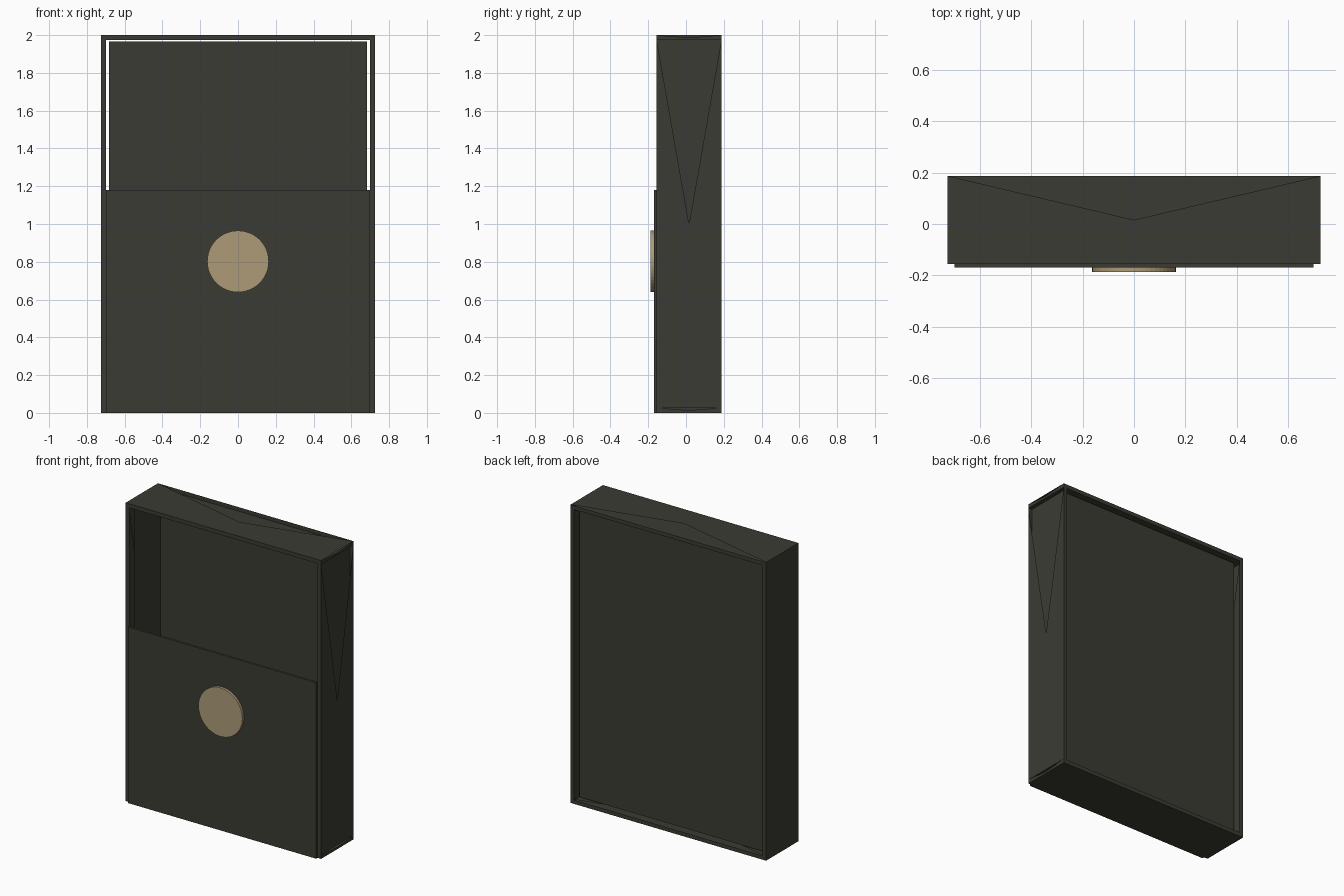
import bpy, bmesh, math

if "Cube" in bpy.data.objects:
    bpy.data.objects.remove(bpy.data.objects["Cube"])


def material(name, rgb):
    m = bpy.data.materials.new(name)
    m.diffuse_color = (*rgb, 1)
    m.use_nodes = True
    m.node_tree.nodes["Principled BSDF"].inputs["Base Color"].default_value = m.diffuse_color
    return m


dark = material("dark olive", (0.044, 0.044, 0.034))
tan = material("tan", (0.42, 0.33, 0.19))


def finish(name, bm, mat):
    me = bpy.data.meshes.new(name)
    bm.to_mesh(me)
    bm.free()
    me.materials.append(mat)
    ob = bpy.data.objects.new(name, me)
    bpy.context.collection.objects.link(ob)
    return ob


def block(name, x, y, z, notched=False, open_front=False):
    """Box between limits; optionally with a triangular notch in its right and top skin."""
    bm = bmesh.new()
    bmesh.ops.create_cube(bm, size=1)
    for v in bm.verts:
        v.co = [lim[0] if c < 0 else lim[1] for c, lim in zip(v.co, (x, y, z))]
    bm.normal_update()
    if open_front:
        front = [f for f in bm.faces if f.normal.y < -0.9]
        bmesh.ops.delete(bm, geom=front, context='FACES')
    if notched:
        # each notch opens from one edge to the middle of the face
        for axis, edge_axis in ((0, 2), (2, 1)):
            face = next(f for f in bm.faces if f.normal[axis] > 0.9)
            centre = face.calc_center_median()
            fan = bmesh.ops.poke(bm, faces=[face])['faces']
            cut = max(fan, key=lambda f: (f.calc_center_median() - centre)[edge_axis])
            bmesh.ops.delete(bm, geom=[cut], context='FACES_ONLY')
            bm.normal_update()
    return finish(name, bm, dark)


W, T = 0.725, 0.027
DEPTH = (-0.155, 0.187)

# outer frame, open at front and back
block("frame_top", (-W, W), DEPTH, (2 - T, 2), notched=True)
block("frame_bottom", (-W, W), DEPTH, (0, T), notched=True)
block("frame_left", (-W, -W + T), DEPTH, (T, 2 - T), notched=True)
block("frame_right", (W - T, W), DEPTH, (T, 2 - T), notched=True)

# inner tray, open at the front
block("inner_tray", (-0.682, 0.682), (-0.12, 0.152), (0.037, 1.965), open_front=True)

# front pocket panel
block("front_panel", (-0.698, 0.698), (-0.17, -0.155), (0, 1.18))

# round badge
bm = bmesh.new()
bmesh.ops.create_cone(bm, cap_ends=True, segments=48, radius1=0.163, radius2=0.163, depth=0.018)
badge = finish("round_badge", bm, tan)
badge.rotation_euler.x = math.pi / 2
badge.location = (0, -0.178, 0.802)
